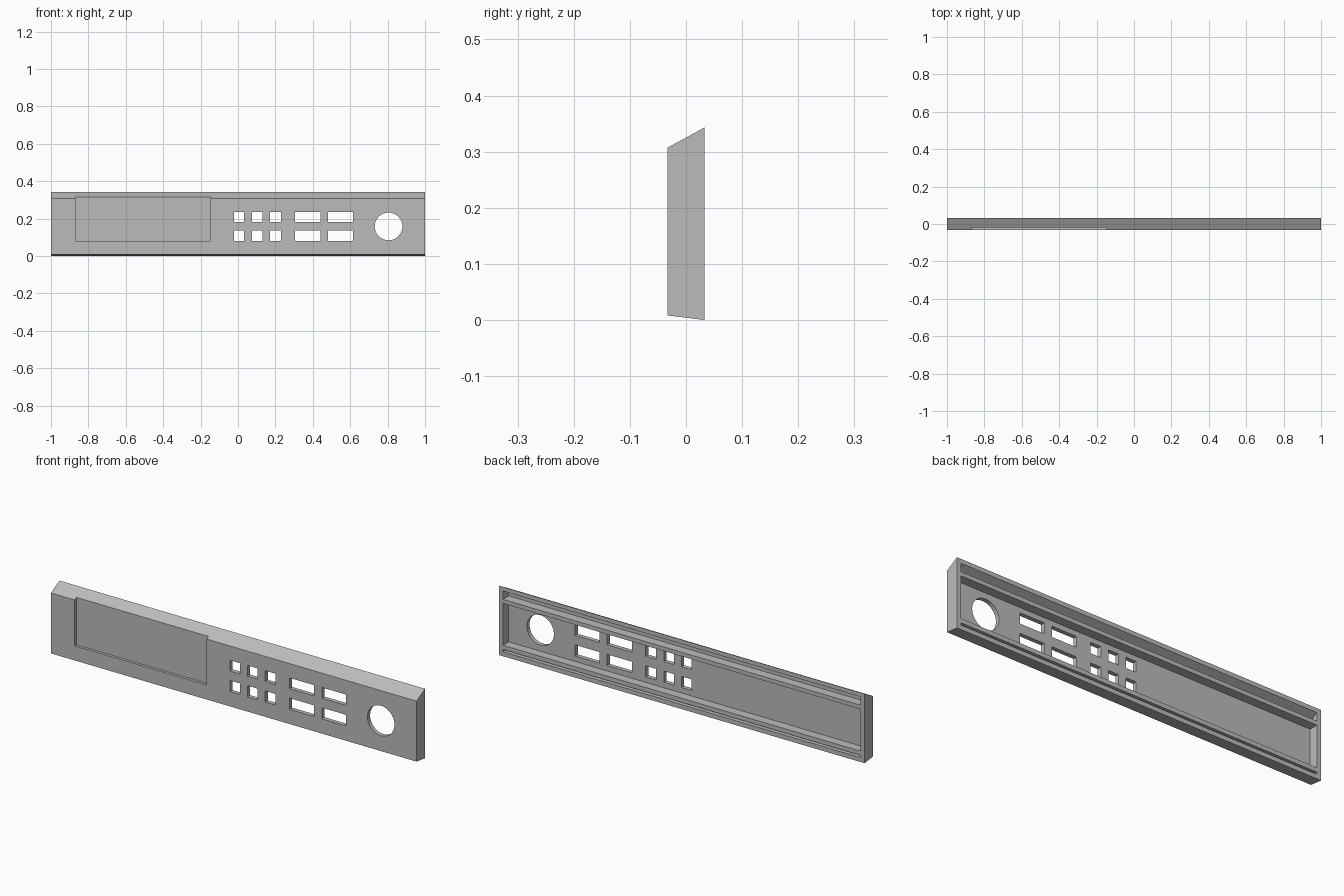
import bpy
import bmesh

if "Cube" in bpy.data.objects:
    bpy.data.objects.remove(bpy.data.objects["Cube"])

FRONT, BACK = -0.033, 0.033
FLOOR = -0.012          # depth reached by the rear pockets
SLOPE = 0.036 / 0.066   # rise of the top face towards the back

grey = bpy.data.materials.new("panel_grey")
grey.use_nodes = True
colour = (0.5, 0.5, 0.5, 1)
grey.diffuse_color = colour
grey.node_tree.nodes["Principled BSDF"].inputs["Base Color"].default_value = colour


def prism(name, profile, x0, x1):
    """Extrude a (y, z) profile along x."""
    bm = bmesh.new()
    face = bm.faces.new([bm.verts.new((x0, y, z)) for y, z in profile])
    out = bmesh.ops.extrude_face_region(bm, geom=[face])
    verts = [v for v in out["geom"] if isinstance(v, bmesh.types.BMVert)]
    bmesh.ops.translate(bm, verts=verts, vec=(x1 - x0, 0, 0))
    bmesh.ops.recalc_face_normals(bm, faces=bm.faces)
    mesh = bpy.data.meshes.new(name)
    bm.to_mesh(mesh)
    bm.free()
    mesh.materials.append(grey)
    obj = bpy.data.objects.new(name, mesh)
    bpy.context.collection.objects.link(obj)
    return obj


def box(name, x0, x1, y0, y1, z0, z1):
    return prism(name, [(y0, z0), (y1, z0), (y1, z1), (y0, z1)], x0, x1)


def cut(target, cutter):
    """Subtract the cutter from the target, then discard it."""
    cutter.hide_render = True
    mod = target.modifiers.new("cut", "BOOLEAN")
    mod.operation = "DIFFERENCE"
    mod.solver = "EXACT"
    mod.object = cutter
    bpy.context.view_layer.objects.active = target
    bpy.ops.object.modifier_apply(modifier=mod.name)
    bpy.data.objects.remove(cutter)


# Panel body with slanted top and bottom
panel = prism("front_panel", [(FRONT, 0.008), (BACK, 0), (BACK, 0.343), (FRONT, 0.307)], -1, 1)

# Rear pockets, leaving a rim and two long ribs
END, OUT = 0.978, 0.05
top_rim = 0.322
cut(panel, prism("top_groove", [
    (FLOOR, 0.281), (OUT, 0.281),
    (OUT, top_rim + SLOPE * (OUT - BACK)),
    (FLOOR, top_rim + SLOPE * (FLOOR - BACK))], -END, END))
cut(panel, box("main_pocket", -END, END, FLOOR, OUT, 0.054, 0.261))
cut(panel, box("bottom_groove", -END, END, FLOOR, OUT, 0.022, 0.033))

# Shallow display recess, open at the top edge
cut(panel, box("display_recess", -0.87, -0.148, -0.1, -0.019, 0.08, 0.4))

# Button openings in two rows
columns = [(-0.022, 0.033), (0.075, 0.13), (0.172, 0.229), (0.305, 0.44), (0.482, 0.615)]
for z0, z1 in [(0.081, 0.136), (0.183, 0.236)]:
    for x0, x1 in columns:
        cut(panel, box("button_hole", x0, x1, -0.1, 0.1, z0, z1))

# Round knob opening
bpy.ops.mesh.primitive_cylinder_add(vertices=48, radius=0.074, depth=0.2,
                                    location=(0.805, 0, 0.158), rotation=(1.5707963, 0, 0))
knob_hole = bpy.context.object
knob_hole.data.materials.append(grey)
cut(panel, knob_hole)

# Smooth the round opening, keep all edges crisp
bpy.ops.object.select_all(action="DESELECT")
panel.select_set(True)
bpy.context.view_layer.objects.active = panel
bpy.ops.object.shade_smooth_by_angle()
